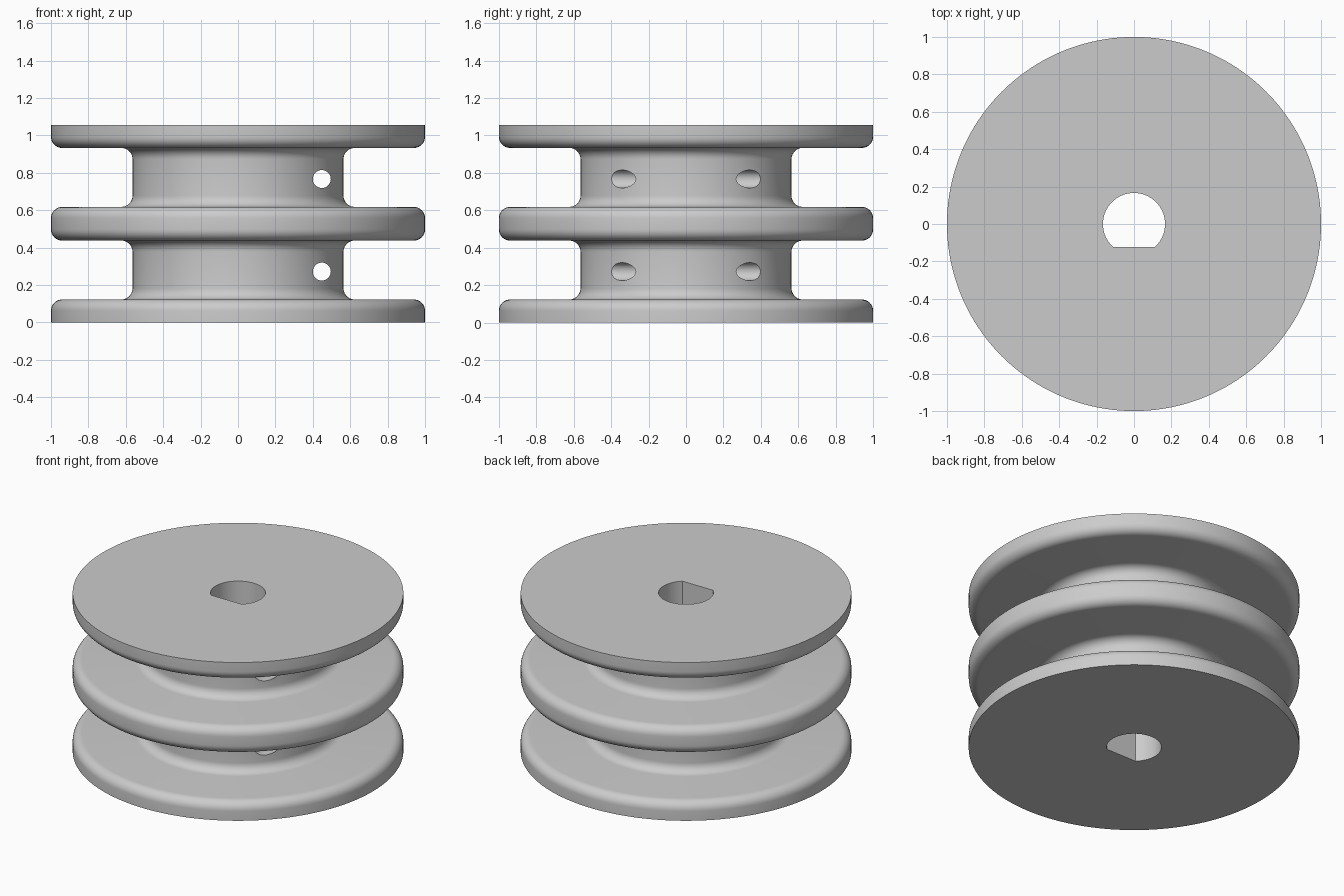
import bpy, bmesh
from math import sin, cos, pi, asin
from mathutils import Vector

if "Cube" in bpy.data.objects:
    bpy.data.objects.remove(bpy.data.objects["Cube"], do_unlink=True)

HEIGHT, RIM, CORE, FILLET = 1.056, 1.0, 0.564, 0.06
GROOVES = [(0.123, 0.438), (0.618, 0.933)]
BORE, FLAT_Y = 0.166, -0.122
SEGMENTS, STEPS = 160, 8

grey = bpy.data.materials.new("plain grey")
grey.use_nodes = True
grey.diffuse_color = (0.6, 0.6, 0.6, 1)
grey.node_tree.nodes["Principled BSDF"].inputs["Base Color"].default_value = grey.diffuse_color


def make_object(name, bm):
    bmesh.ops.recalc_face_normals(bm, faces=bm.faces)
    mesh = bpy.data.meshes.new(name)
    bm.to_mesh(mesh)
    bm.free()
    obj = bpy.data.objects.new(name, mesh)
    bpy.context.collection.objects.link(obj)
    mesh.materials.append(grey)
    return obj


def arc(r, z, start, end):
    """Quarter round in the radius/height plane, angles in quarter turns."""
    angles = [(start + (end - start) * i / STEPS) * pi / 2 for i in range(STEPS + 1)]
    return [(r + FILLET * cos(a), z + FILLET * sin(a)) for a in angles]


# Half profile of the spool: rounded rims, filleted grooves
profile = [(0, 0), (RIM, 0)]
for low, high in GROOVES:
    profile += arc(RIM - FILLET, low - FILLET, 0, 1)
    profile += arc(CORE + FILLET, low + FILLET, 3, 2)
    profile += arc(CORE + FILLET, high - FILLET, 2, 1)
    profile += arc(RIM - FILLET, high + FILLET, -1, 0)
profile += [(RIM, HEIGHT), (0, HEIGHT)]

# Revolve the profile
bm = bmesh.new()
verts = [bm.verts.new((r, 0, z)) for r, z in profile]
edges = [bm.edges.new(pair) for pair in zip(verts, verts[1:])]
bmesh.ops.spin(bm, geom=verts + edges, cent=(0, 0, 0), axis=(0, 0, 1),
               angle=2 * pi, steps=SEGMENTS, use_merge=False)
bmesh.ops.remove_doubles(bm, verts=bm.verts, dist=0.0001)
spool = make_object("double_groove_spool", bm)


def prism(name, outline, direction):
    """Closed prism from an outline, pushed along a direction."""
    bm = bmesh.new()
    face = bm.faces.new([bm.verts.new(p) for p in outline])
    result = bmesh.ops.extrude_face_region(bm, geom=[face], use_keep_orig=True)
    moved = [v for v in result["geom"] if isinstance(v, bmesh.types.BMVert)]
    bmesh.ops.translate(bm, verts=moved, vec=Vector(direction))
    obj = make_object(name, bm)
    obj.hide_render = True
    return obj


# D-shaped shaft bore
start = asin(FLAT_Y / BORE)
sweep = pi - 2 * start
bore_outline = [(BORE * cos(start + sweep * i / 64), BORE * sin(start + sweep * i / 64), -0.2)
                for i in range(65)]
cutters = [prism("bore_cutter", bore_outline, (0, 0, HEIGHT + 0.4))]

# One cord hole through the core in each groove
for z in (0.272, 0.767):
    outline = [(0.448 + 0.048 * cos(2 * pi * i / 40), -0.8, z + 0.048 * sin(2 * pi * i / 40))
               for i in range(40)]
    cutters.append(prism("cord_hole_cutter", outline, (0, 1.6, 0)))

bpy.ops.object.select_all(action="DESELECT")
spool.select_set(True)
bpy.context.view_layer.objects.active = spool
for cutter in cutters:
    cut = spool.modifiers.new(cutter.name, "BOOLEAN")
    cut.operation = "DIFFERENCE"
    cut.solver = "EXACT"
    cut.object = cutter
    bpy.ops.object.modifier_apply(modifier=cut.name)
    bpy.data.objects.remove(cutter, do_unlink=True)

bpy.ops.object.shade_smooth_by_angle(angle=pi / 6)
